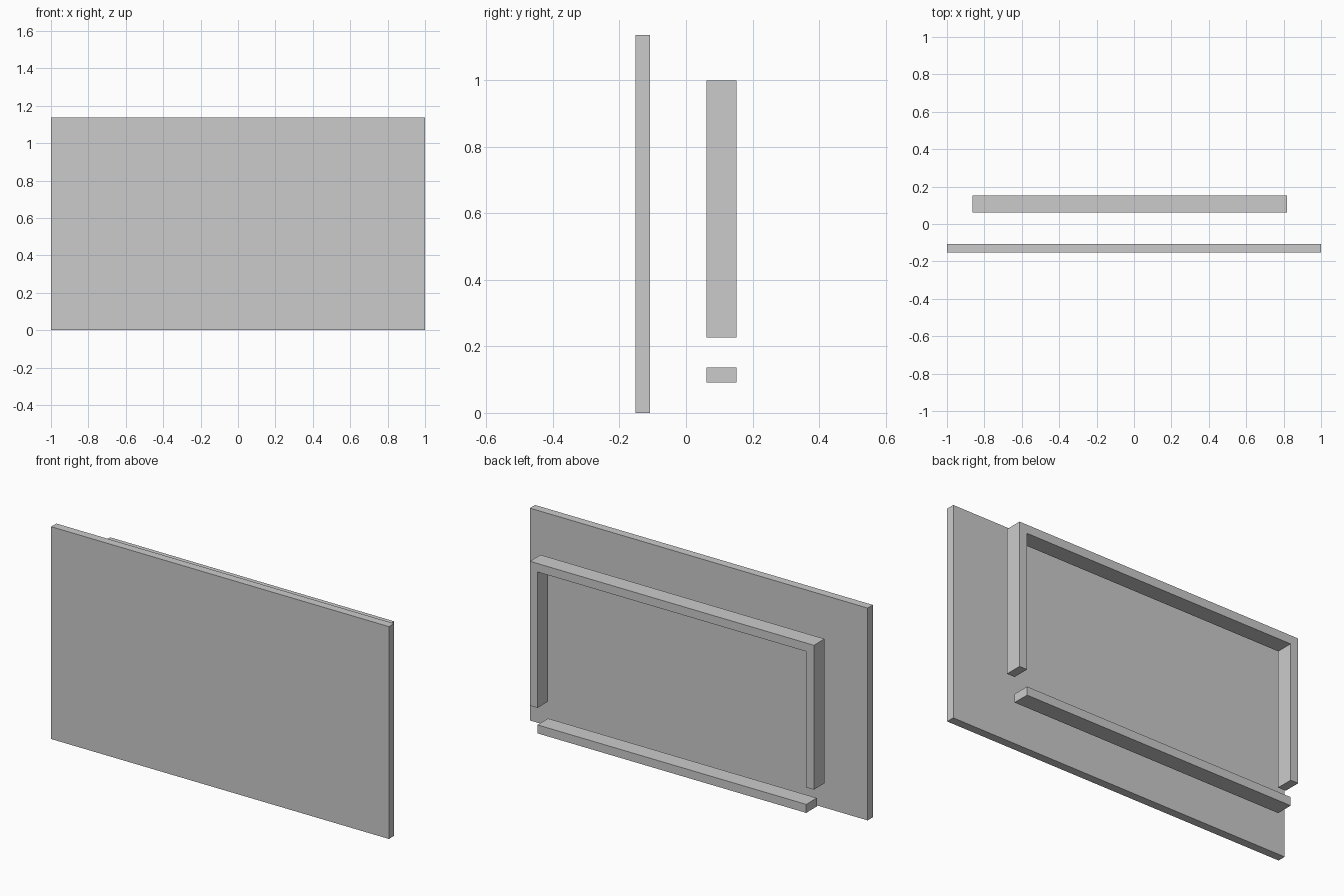
import bpy, bmesh

if "Cube" in bpy.data.objects:
    bpy.data.objects.remove(bpy.data.objects["Cube"])

U = 1 / 22           # grid unit: one board thickness
BACK = (0.062, 0.152)  # depth range of the rear frame


def extrude_profile(name, points, y0, y1):
    """Extrude a closed (x, z) outline along y."""
    bm = bmesh.new()
    face = bm.faces.new([bm.verts.new((x, y0, z)) for x, z in points])
    ext = bmesh.ops.extrude_face_region(bm, geom=[face])
    moved = [v for v in ext["geom"] if isinstance(v, bmesh.types.BMVert)]
    bmesh.ops.translate(bm, verts=moved, vec=(0, y1 - y0, 0))
    bmesh.ops.recalc_face_normals(bm, faces=bm.faces)
    mesh = bpy.data.meshes.new(name)
    bm.to_mesh(mesh)
    bm.free()
    obj = bpy.data.objects.new(name, mesh)
    bpy.context.collection.objects.link(obj)
    return obj


def rect(x0, x1, z0, z1):
    return [(x0, z0), (x1, z0), (x1, z1), (x0, z1)]


left, right = -19 * U, 18 * U
foot, top = 5 * U, 22 * U

# Large front panel
extrude_profile("front_panel", rect(-1, 1, 0, 25 * U), -0.152, -0.108)

# Open-bottomed frame behind the panel
extrude_profile("rear_frame", [
    (left, foot), (left + U, foot), (left + U, top - U),
    (right - U, top - U), (right - U, foot), (right, foot),
    (right, top), (left, top)], *BACK)

# Separate bar below, fitting between the uprights
extrude_profile("bottom_bar", rect(left + U, right - U, 2 * U, 3 * U), *BACK)
